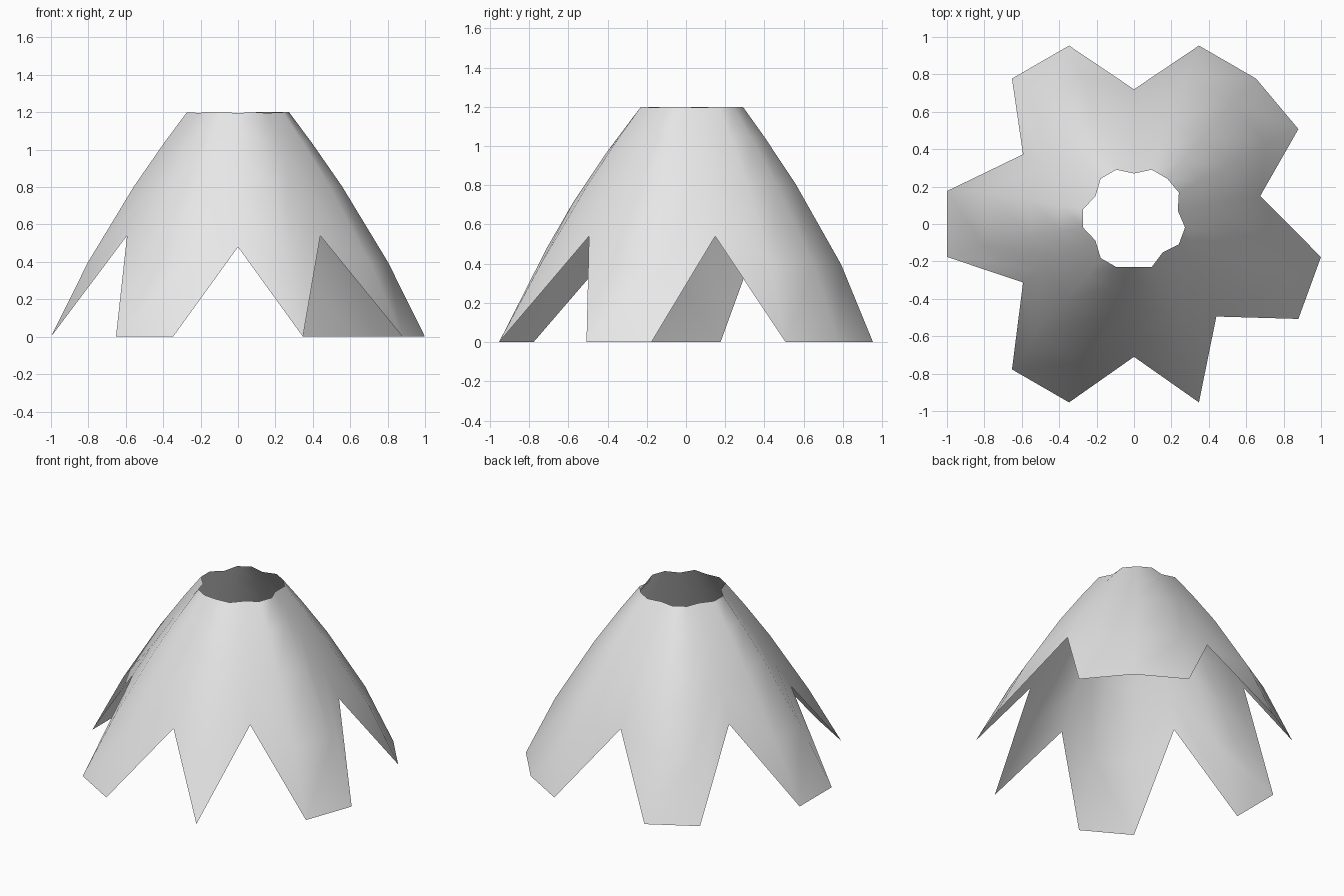
import bpy, bmesh, math

cube = bpy.data.objects.get("Cube")
if cube:
    bpy.data.objects.remove(cube)

HEIGHT = 1.2
COLUMNS = 18
STEPS = (0, 0.33, 0.67, 0.87, 1)      # share of the way up each column
# Notched columns: angle -> (tip radius, tip height, top radius)
NOTCHES = {90: (0.69, 0.48, 0.24), 270: (0.74, 0.48, 0.26)}
for a in (10, 150, 210, 310):
    NOTCHES[a] = (0.685, 0.54, 0.238)

# One plain grey
grey = bpy.data.materials.new("plain grey")
grey.use_nodes = True
colour = (0.8, 0.8, 0.8, 1)
grey.diffuse_color = colour
grey.node_tree.nodes["Principled BSDF"].inputs["Base Color"].default_value = colour


def column(bm, angle):
    """Bulging line of points from the hem up to the top opening."""
    notched = angle in NOTCHES
    foot_r, foot_z, top_r = NOTCHES.get(angle, (1.015, 0, 0.277))
    bulge = 0.025 if notched else 0.05
    top_z = HEIGHT - 0.004 if notched else HEIGHT
    a = math.radians(angle)
    points = []
    for s in STEPS:
        r = foot_r + (top_r - foot_r) * s + 4 * bulge * s * (1 - s)
        z = foot_z + (top_z - foot_z) * s
        shift = 0.03 * min(1, z / 0.48)   # the crown leans to the back
        points.append(bm.verts.new((r * math.cos(a), r * math.sin(a) + shift, z)))
    return points


# Open tapered skirt with a jagged hem
bm = bmesh.new()
cols = [column(bm, 10 + 20 * k) for k in range(COLUMNS)]
for k, left in enumerate(cols):
    right = cols[(k + 1) % COLUMNS]
    for j in range(len(STEPS) - 1):
        face = bm.faces.new((left[j], right[j], right[j + 1], left[j + 1]))
        face.smooth = True
mesh = bpy.data.meshes.new("jagged_skirt")
bm.to_mesh(mesh)
bm.free()
mesh.materials.append(grey)
skirt = bpy.data.objects.new("jagged_skirt", mesh)
bpy.context.collection.objects.link(skirt)
